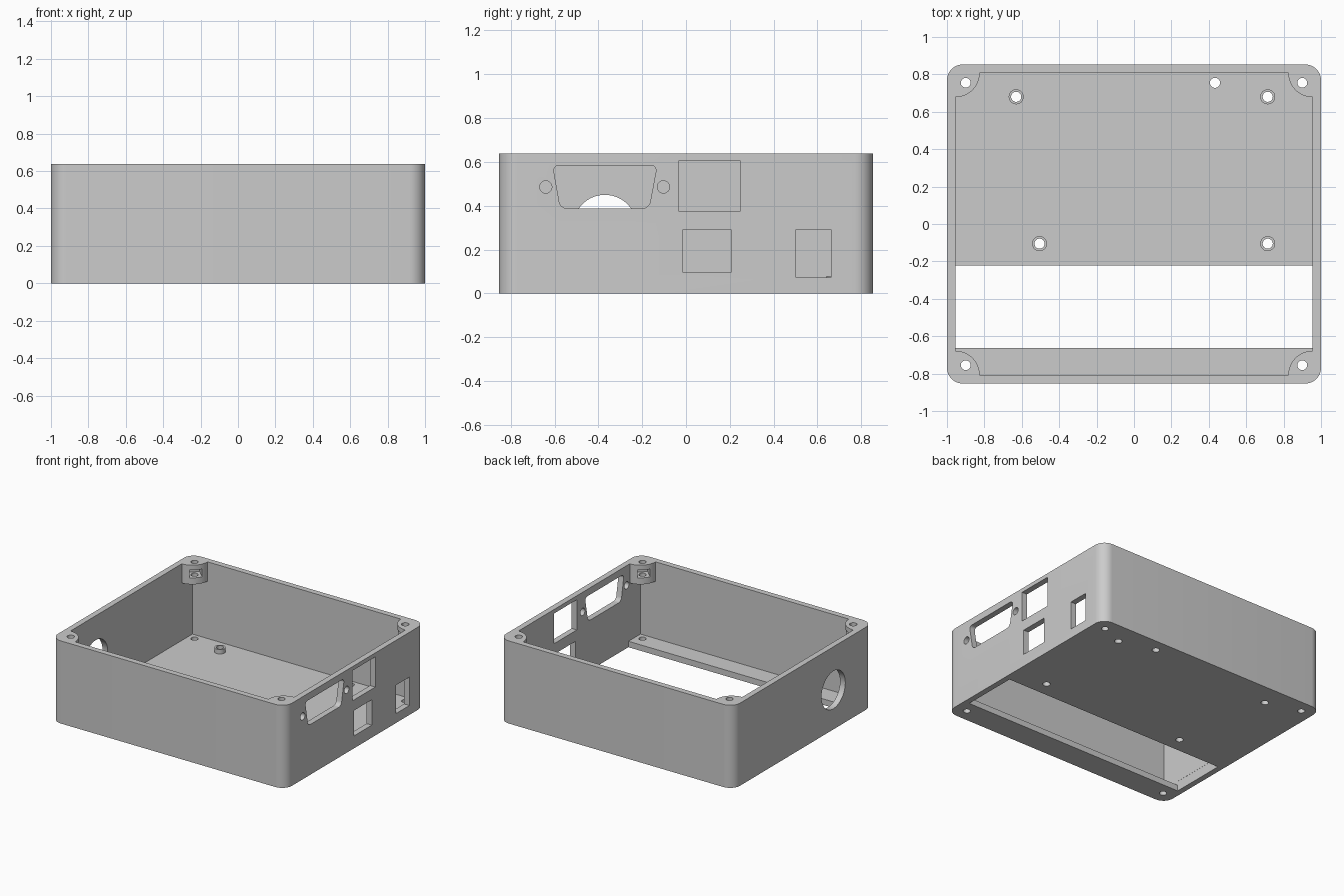
import bpy
import bmesh
from math import cos, sin, pi, atan2
from mathutils import Vector

if "Cube" in bpy.data.objects:
    bpy.data.objects.remove(bpy.data.objects["Cube"])

# Main dimensions
HX, HY, HEIGHT = 1.0, 0.853, 0.638
WALL, FLOOR = 0.045, 0.046
IX, IY = HX - WALL, HY - WALL
BOSS_R, BOSS_Z = 0.13, 0.49
SCREW_X, SCREW_Y, SCREW_R = 0.9, 0.755, 0.026
CORNERS = [(1, 1), (-1, 1), (-1, -1), (1, -1)]

grey = bpy.data.materials.new("light_grey_plastic")
grey.use_nodes = True
grey.diffuse_color = (0.6, 0.6, 0.6, 1)
grey.node_tree.nodes["Principled BSDF"].inputs["Base Color"].default_value = (0.6, 0.6, 0.6, 1)


def rect(a0, a1, b0, b1):
    return [(a0, b0), (a1, b0), (a1, b1), (a0, b1)]


def circle(a, b, r, n=40):
    return [(a + r * cos(2 * pi * i / n), b + r * sin(2 * pi * i / n)) for i in range(n)]


def prism(name, profile, lo, hi, axis="z", fillet=0.0):
    """Extrude a flat profile from lo to hi along z, or along x for a (y, z) profile."""
    def place(a, b, c):
        return (a, b, c) if axis == "z" else (c, a, b)
    bm = bmesh.new()
    base = bm.faces.new([bm.verts.new(place(a, b, lo)) for a, b in profile])
    moved = bmesh.ops.extrude_face_region(bm, geom=[base])["geom"]
    shift = Vector(place(0, 0, hi - lo))
    bmesh.ops.translate(bm, verts=[g for g in moved if isinstance(g, bmesh.types.BMVert)], vec=shift)
    if fillet:
        sides = [e for e in bm.edges
                 if (e.verts[1].co - e.verts[0].co).cross(shift).length < 1e-6]
        bmesh.ops.bevel(bm, geom=sides, offset=fillet, segments=10, profile=0.5, affect="EDGES")
    bmesh.ops.recalc_face_normals(bm, faces=bm.faces)
    mesh = bpy.data.meshes.new(name)
    bm.to_mesh(mesh)
    bm.free()
    mesh.materials.append(grey)
    obj = bpy.data.objects.new(name, mesh)
    bpy.context.collection.objects.link(obj)
    return obj


# Outer block with rounded vertical corners
case = prism("enclosure_base", rect(-HX, HX, -HY, HY), 0, HEIGHT, fillet=0.085)
bpy.context.view_layer.objects.active = case


def combine(tool, operation="DIFFERENCE"):
    mod = case.modifiers.new(tool.name, "BOOLEAN")
    mod.operation, mod.solver, mod.object = operation, "EXACT", tool
    bpy.ops.object.modifier_apply(modifier=mod.name)
    bpy.data.objects.remove(tool)


# Cavity: plain below, with quarter-round screw bosses left in the corners above
combine(prism("cavity", rect(-IX, IX, -IY, IY), FLOOR, BOSS_Z))
outline = []
for k, (sx, sy) in enumerate(CORNERS):
    start = atan2(-sy, -sx) + pi / 4
    for i in range(17):
        t = start - i * pi / 32
        outline.append((sx * IX + BOSS_R * cos(t), sy * IY + BOSS_R * sin(t)))
combine(prism("upper_cavity", outline, BOSS_Z - 0.02, HEIGHT + 0.1))

# Wide opening in the floor
combine(prism("floor_opening", rect(-IX - 0.001, IX + 0.001, -0.662, -0.222), -0.1, FLOOR + 0.03))

# Board standoffs with through holes, plus one plain floor hole
STANDOFFS = [(-0.63, 0.68), (0.715, 0.68), (-0.505, -0.105), (0.715, -0.105)]
for x, y in STANDOFFS:
    combine(prism("standoff", circle(x, y, 0.04), 0.02, 0.08), "UNION")
for x, y in STANDOFFS + [(0.433, 0.755)]:
    combine(prism("floor_hole", circle(x, y, 0.027), -0.1, 0.2))

# Corner screw holes and diagonal nut slots in the bosses
for sx, sy in CORNERS:
    x, y = sx * SCREW_X, sy * SCREW_Y
    combine(prism("screw_hole", circle(x, y, SCREW_R), -0.1, HEIGHT + 0.1))
    inward = Vector((-sx, -sy)).normalized()
    across = Vector((-inward.y, inward.x))
    slot = [Vector((x, y)) + inward * a + across * b for a, b in rect(-0.045, 0.15, -0.045, 0.045)]
    combine(prism("nut_slot", slot, 0.54, 0.6))

# Port cutouts in the left wall
ports = [rect(-0.032, 0.247, 0.374, 0.607),
         rect(-0.014, 0.205, 0.096, 0.292),
         rect(0.502, 0.662, 0.073, 0.292),
         circle(-0.64, 0.486, 0.028),
         circle(-0.103, 0.486, 0.028)]
for profile in ports:
    combine(prism("port", profile, 0.94, 1.1, "x"))
connector = [(-0.573, 0.388), (-0.169, 0.388), (-0.132, 0.585), (-0.608, 0.585)]
combine(prism("connector_port", connector, 0.94, 1.1, "x", fillet=0.03))

# Round cable hole in the right wall
combine(prism("cable_hole", circle(-0.37, 0.305, 0.145, 64), -1.1, -0.94, "x"))

case.select_set(True)
bpy.ops.object.shade_smooth_by_angle(angle=pi / 6)
